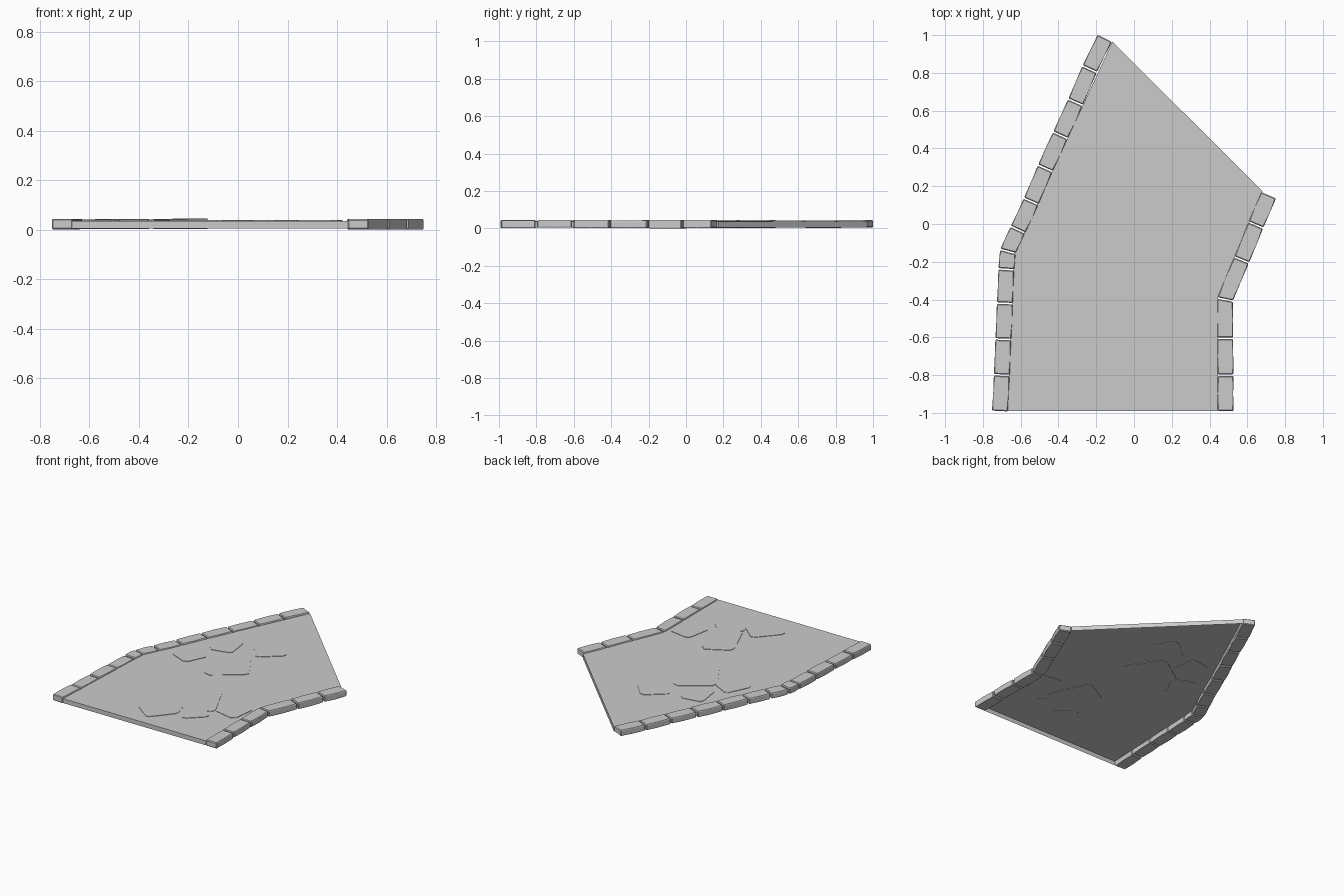
import bpy, bmesh, math, random
from mathutils import Vector

if "Cube" in bpy.data.objects:
    bpy.data.objects.remove(bpy.data.objects["Cube"])

random.seed(4)
TOP = 0.036


def finish(bm, name):
    bmesh.ops.recalc_face_normals(bm, faces=bm.faces)
    me = bpy.data.meshes.new(name)
    bm.to_mesh(me)
    bm.free()
    ob = bpy.data.objects.new(name, me)
    bpy.context.collection.objects.link(ob)
    return ob


def prism(pts, z0, z1, name, bevel=0.0):
    bm = bmesh.new()
    lo = [bm.verts.new((p[0], p[1], z0)) for p in pts]
    hi = [bm.verts.new((p[0], p[1], z1)) for p in pts]
    n = len(pts)
    bm.faces.new(lo[::-1])
    bm.faces.new(hi)
    for i in range(n):
        j = (i + 1) % n
        bm.faces.new((lo[i], lo[j], hi[j], hi[i]))
    if bevel:
        bmesh.ops.bevel(bm, geom=bm.edges[:], offset=bevel, segments=1,
                        affect='EDGES', profile=0.5)
    return finish(bm, name)


# Road deck: top sheet with side skirts, open underneath
deck = [(-0.67, -0.99), (0.445, -0.99), (0.445, -0.39), (0.68, 0.175),
        (-0.115, 0.965), (-0.635, -0.16)]
bm = bmesh.new()
hi = [bm.verts.new((x, y, TOP)) for x, y in deck]
lo = [bm.verts.new((x, y, 0.005)) for x, y in deck]
bm.faces.new(hi)
for i in range(len(deck)):
    j = (i + 1) % len(deck)
    bm.faces.new((lo[i], lo[j], hi[j], hi[i]))
finish(bm, "road_deck")


# Kerb stones laid along a path, mitred where it bends
def kerb(path, name, width=0.084, gap=0.004):
    P = [Vector(p) for p in path]
    D = [(b - a).normalized() for a, b in zip(P, P[1:])]
    N = []
    for i in range(len(P)):
        t = (D[max(i - 1, 0)] + D[min(i, len(D) - 1)]).normalized()
        N.append(Vector((-t.y, t.x)) * width / 2)
    for i, d in enumerate(D):
        g0 = gap if i else 0.0
        g1 = gap if i < len(D) - 1 else 0.0
        a, b = P[i] + d * g0, P[i + 1] - d * g1
        mid = (a + b) / 2
        nm = (N[i] + N[i + 1]) / 2
        j = [random.uniform(-0.004, 0.002) for _ in range(2)]
        pts = [a - N[i], mid - nm * (1 + j[0] * 12), b - N[i + 1],
               b + N[i + 1], mid + nm * (1 + j[1] * 12), a + N[i]]
        prism(pts, random.uniform(0.0, 0.005), 0.045 - random.uniform(0, 0.004),
              f"{name}_{i + 1}", 0.005)


kerb([(-0.71, -0.99), (-0.70, -0.80), (-0.692, -0.61), (-0.684, -0.42),
      (-0.676, -0.24), (-0.668, -0.145), (-0.615, -0.03), (-0.545, 0.12),
      (-0.47, 0.295), (-0.39, 0.47), (-0.31, 0.645), (-0.235, 0.82),
      (-0.155, 0.983)], "left_kerb_stone")
kerb([(0.485, -0.99), (0.485, -0.80), (0.483, -0.605), (0.482, -0.40),
      (0.57, -0.19), (0.645, -0.005), (0.713, 0.152)], "right_kerb_stone")


# Worn paving stones set almost flush in the deck
def paver(x, y, lx, ly, ang, name):
    c, s = math.cos(math.radians(ang)), math.sin(math.radians(ang))
    k = 0.78
    shape = [(1, k), (k, 1), (-k, 1), (-1, k), (-1, -k), (-k, -1), (k, -1), (1, -k)]
    pts = []
    for u, v in shape:
        u *= lx / 2 * random.uniform(0.94, 1.04)
        v *= ly / 2 * random.uniform(0.94, 1.04)
        pts.append((x + u * c - v * s, y + u * s + v * c))
    prism(pts, TOP - 0.003, TOP + 0.003, name)


stones = [(-0.10, 0.03, 0.32, 0.28, 123), (0.08, -0.51, 0.32, 0.22, 115),
          (0.00, 0.35, 0.20, 0.17, 40), (-0.27, 0.26, 0.19, 0.16, 100),
          (-0.38, 0.02, 0.19, 0.16, 65), (0.33, -0.51, 0.19, 0.17, 80),
          (-0.07, -0.78, 0.22, 0.18, 50), (0.14, -0.69, 0.17, 0.15, 45)]
for i, st in enumerate(stones):
    paver(*st, f"paving_stone_{i + 1}")
